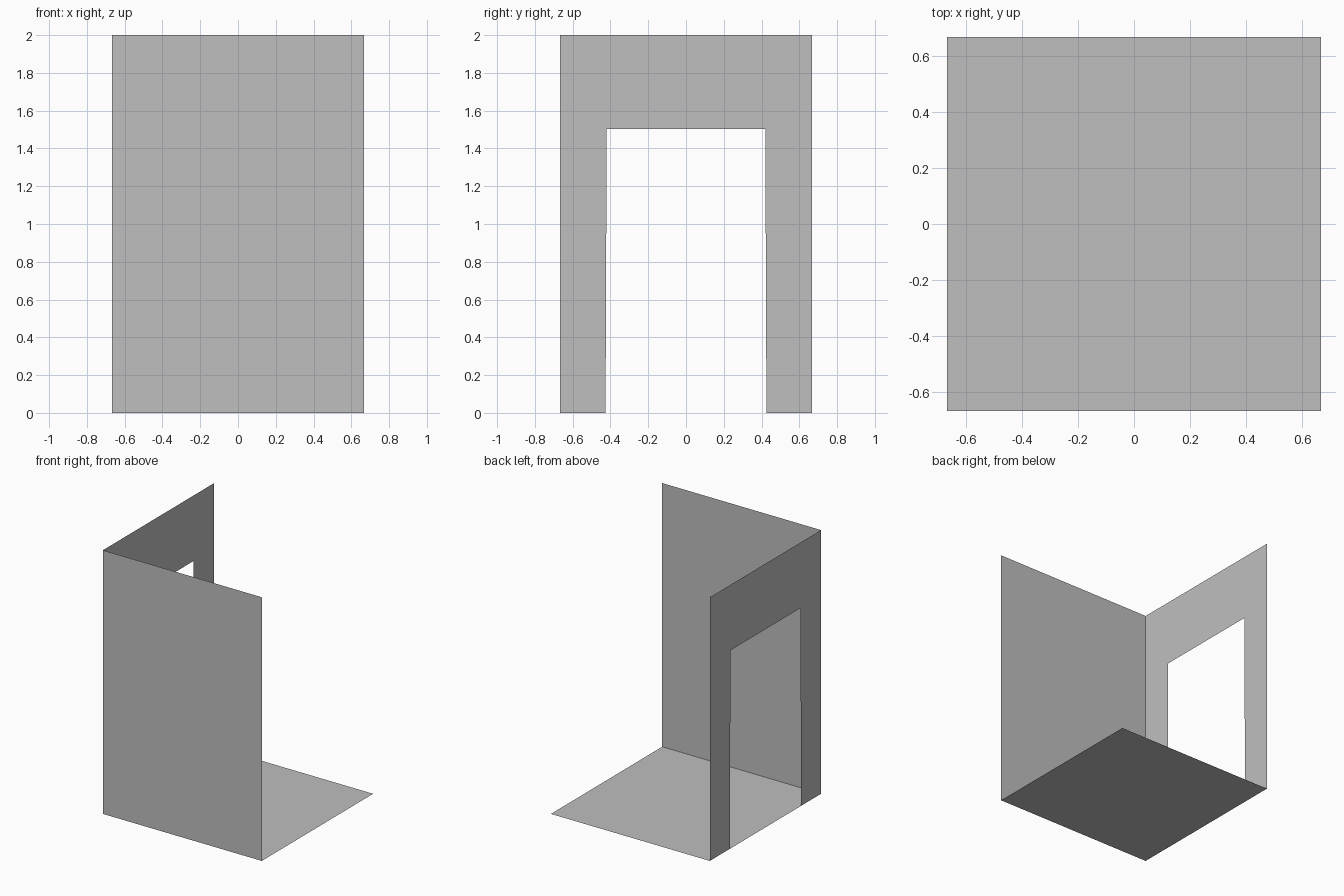
import bpy

cube = bpy.data.objects.get("Cube")
if cube:
    bpy.data.objects.remove(cube, do_unlink=True)

HALF = 0.667          # half of the square floor
HEIGHT = 2.0
DOOR_TOP = 1.503

grey = bpy.data.materials.new("light_grey")
grey.use_nodes = True
colour = (0.52, 0.52, 0.52, 1)
grey.diffuse_color = colour
grey.node_tree.nodes["Principled BSDF"].inputs["Base Color"].default_value = colour


def panel(name, outline, place):
    """Thin sheet from a 2D outline, placed in space by a function."""
    mesh = bpy.data.meshes.new(name)
    mesh.from_pydata([place(u, v) for u, v in outline], [], [range(len(outline))])
    mesh.materials.append(grey)
    obj = bpy.data.objects.new(name, mesh)
    bpy.context.collection.objects.link(obj)
    return obj


# Floor, facing up
panel("floor", [(-HALF, -HALF), (HALF, -HALF), (HALF, HALF), (-HALF, HALF)],
      lambda u, v: (u, v, 0))

# Solid front wall, facing into the room
panel("front_wall", [(HALF, 0), (-HALF, 0), (-HALF, HEIGHT), (HALF, HEIGHT)],
      lambda u, v: (u, -HALF, v))

# Side wall with a slightly tapered doorway, mirrored about its middle
half_outline = [(0.42, DOOR_TOP), (0.426, 0), (HALF, 0), (HALF, HEIGHT)]
outline = half_outline + [(-u, v) for u, v in reversed(half_outline)]
panel("doorway_wall", outline, lambda u, v: (-HALF, u, v))
